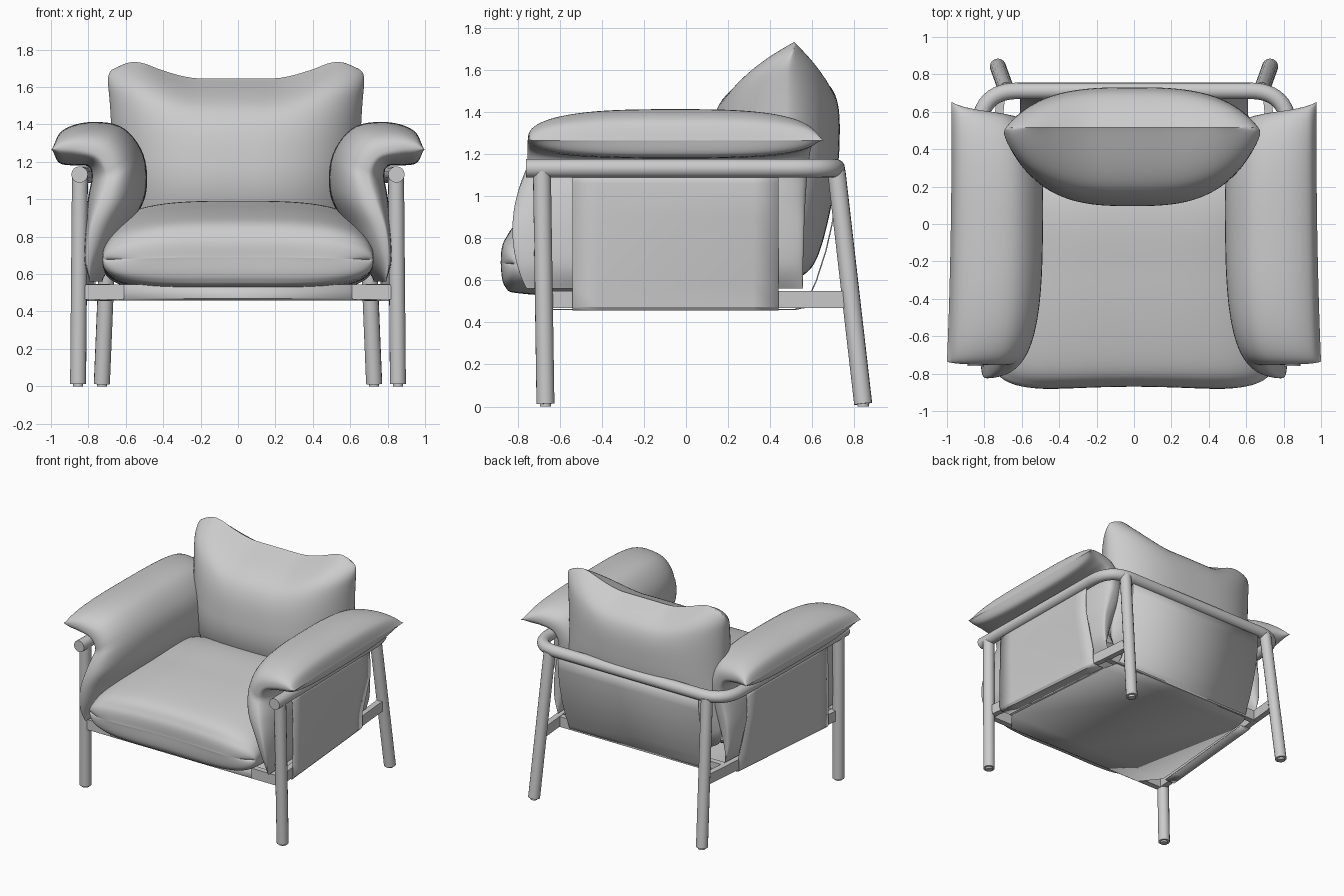
import bpy, bmesh, math
from mathutils import Vector

if "Cube" in bpy.data.objects:
    bpy.data.objects.remove(bpy.data.objects["Cube"])


def finish(obj, angle=40):
    bpy.ops.object.select_all(action='DESELECT')
    obj.select_set(True)
    bpy.context.view_layer.objects.active = obj
    if obj.type == 'CURVE':
        bpy.ops.object.convert(target='MESH')
    bpy.ops.object.shade_smooth_by_angle(angle=math.radians(angle))
    return bpy.context.object


def from_bmesh(name, bm, angle=40):
    bmesh.ops.recalc_face_normals(bm, faces=bm.faces)
    me = bpy.data.meshes.new(name)
    bm.to_mesh(me)
    bm.free()
    obj = bpy.data.objects.new(name, me)
    bpy.context.collection.objects.link(obj)
    return finish(obj, angle)


def tube(name, pts, r):
    cu = bpy.data.curves.new(name, 'CURVE')
    cu.dimensions = '3D'
    cu.bevel_depth, cu.bevel_resolution, cu.use_fill_caps = r, 6, True
    sp = cu.splines.new('POLY')
    sp.points.add(len(pts) - 1)
    for p, co in zip(sp.points, pts):
        p.co = (*co, 1)
    obj = bpy.data.objects.new(name, cu)
    bpy.context.collection.objects.link(obj)
    return finish(obj)


def beam(name, a, b, width, height):
    """Rectangular bar between two points."""
    a, b = Vector(a), Vector(b)
    side = (b - a).cross(Vector((0, 0, 1))).normalized() * width / 2
    up = Vector((0, 0, height / 2))
    bm = bmesh.new()
    rings = [[bm.verts.new(p + side * i + up * j)
              for i, j in ((-1, -1), (1, -1), (1, 1), (-1, 1))] for p in (a, b)]
    for k in range(4):
        n = (k + 1) % 4
        bm.faces.new((rings[0][k], rings[0][n], rings[1][n], rings[1][k]))
    for r in rings:
        bm.faces.new(r)
    return from_bmesh(name, bm)


def sheet(name, rows, thick):
    """Fabric panel from rows of points."""
    bm = bmesh.new()
    vs = [[bm.verts.new(p) for p in row] for row in rows]
    for r0, r1 in zip(vs, vs[1:]):
        for k in range(len(r0) - 1):
            bm.faces.new((r0[k], r0[k + 1], r1[k + 1], r1[k]))
    obj = from_bmesh(name, bm, 30)
    m = obj.modifiers.new('thickness', 'SOLIDIFY')
    m.thickness, m.offset = thick, 0
    return obj


def spline(pts, t):
    """Catmull-Rom point at t in 0..1."""
    n = len(pts) - 1
    i = min(int(t * n), n - 1)
    f = t * n - i
    p = [Vector(pts[max(0, min(n, i + k))]) for k in (-1, 0, 1, 2)]
    return 0.5 * (2 * p[1] + (p[2] - p[0]) * f
                  + (2 * p[0] - 5 * p[1] + 4 * p[2] - p[3]) * f * f
                  + (3 * p[1] - p[0] - 3 * p[2] + p[3]) * f ** 3)


def ramp(x, lo, hi):
    t = max(0, min(1, (x - lo) / (hi - lo)))
    return t * t * (3 - 2 * t)


def cushion(name, seam, faces, place, power=0.45, expo=2.0, n=56):
    """Two puffed sides that meet in a seam; place(a, b, u, v) gives the 3D point."""
    bm = bmesh.new()
    for prof in faces:
        grid = []
        for i in range(n + 1):
            u = (1 - math.cos(math.pi * i / n)) / 2 * 0.5 + i / n * 0.5
            row = []
            for j in range(n + 1):
                v = -math.cos(math.pi * j / n)
                w = max(0, 1 - abs(v) ** expo) ** power
                a, b = spline(seam, u).lerp(spline(prof, u), w)
                row.append(bm.verts.new(place(a, b, u, v)))
            grid.append(row)
        for i in range(n):
            for j in range(n):
                bm.faces.new((grid[i][j], grid[i + 1][j], grid[i + 1][j + 1], grid[i][j + 1]))
    bmesh.ops.remove_doubles(bm, verts=bm.verts, dist=0.0004)
    return from_bmesh(name, bm, 60)


# frame lines that taper towards the back
def rail_x(y): return 0.847 - 0.015 * (y + 0.76)
def beam_x(y): return 0.835 - 0.09 * (y + 0.68)


# legs, feet, side beams and side slings
for s, tag in ((-1, 'left'), (1, 'right')):
    for part, foot, top in (('front', (0.855, -0.668), (0.845, -0.685, 1.13)),
                            ('rear', (0.728, 0.842), (0.682, 0.715, 1.12))):
        d = Vector((s * foot[0], foot[1], 0))
        tube(f'{part}_leg_{tag}', [(d.x, d.y, 0.013), (s * top[0], top[1], top[2])], 0.043)
        tube(f'{part}_foot_{tag}', [d, d + Vector((0, 0, 0.03))], 0.027)
    beam(f'side_beam_{tag}', (s * beam_x(-0.68), -0.68, 0.508),
         (s * beam_x(0.78), 0.78, 0.508), 0.045, 0.08)
    rows = []
    for k in range(9):
        y = -0.54 + 0.98 * k / 8
        xr, xb = rail_x(y), beam_x(y)
        rows.append([(s * x, y, z) for x, z in (
            (xr, 1.11), (xr + 0.005, 1.06), (xr + 0.01, 0.9), (xb + 0.033, 0.58),
            (xb + 0.032, 0.475), (xb + 0.022, 0.46), (xb - 0.06, 0.46))])
    sheet(f'side_sling_{tag}', rows, 0.008)

# arm and back rail in one bent tube
half = [Vector((rail_x(-0.76), -0.76, 1.132))]
p0, p1, p2 = Vector((0.828, 0.5, 1.132)), Vector((0.826, 0.712, 1.132)), Vector((0.62, 0.712, 1.132))
for k in range(13):
    t = k / 12
    half.append(p0 * (1 - t) ** 2 + p1 * 2 * t * (1 - t) + p2 * t * t)
tube('arm_and_back_rail', half + [Vector((-p.x, p.y, p.z)) for p in reversed(half)], 0.044)

# cross beams
beam('front_beam', (-0.83, -0.68, 0.505), (0.83, -0.68, 0.505), 0.045, 0.08)
beam('rear_beam', (-0.72, 0.54, 0.505), (0.72, 0.54, 0.505), 0.045, 0.08)

# sling that runs down the back and under the seat: half width, y, z
prof = [(0.61, 0.715, 1.11), (0.61, 0.712, 1.0), (0.61, 0.695, 0.87), (0.61, 0.665, 0.74),
        (0.61, 0.62, 0.6), (0.61, 0.58, 0.51), (0.62, 0.555, 0.47), (0.64, 0.52, 0.461),
        (0.66, 0.44, 0.461), (0.74, -0.54, 0.461), (0.62, -0.69, 0.461),
        (0.61, -0.706, 0.47), (0.61, -0.706, 0.545)]
sheet('back_and_seat_sling', [[(x * h, y, z) for x in (-1, 0, 1)] for h, y, z in prof], 0.006)


# seat cushion with rounded plan corners
def place_seat(y, z, u, v):
    c = abs(v) ** 8
    return (0.725 * v * (1 - 0.05 * (2 * u - 1) ** 8),
            y + 0.07 * c * (1 - 2 * u) - 0.01 * (1 - math.cos(3 * v)) * (1 - u), z - 0.012 * v * v)


cushion('seat_cushion',
        [(-0.87, 0.69), (-0.8, 0.69), (-0.6, 0.69), (-0.2, 0.69), (0.2, 0.69), (0.5, 0.69)],
        [[(-0.87, 0.69), (-0.855, 0.80), (-0.74, 0.895), (-0.3, 0.965), (0.2, 0.97), (0.5, 0.69)],
         [(-0.87, 0.69), (-0.855, 0.57), (-0.76, 0.535), (-0.3, 0.515), (0.2, 0.515), (0.5, 0.69)]],
        place_seat, 0.34, 3.6)


# back cushion with rounded ears at the top corners
def place_back(y, z, u, v):
    c = 2 * u - 1
    k = 0.6
    p, r = max(0, (abs(v) - k) / (1 - k)), max(0, (abs(c) - k) / (1 - k))
    cut_x = p * (1 - math.sqrt(1 - r * r / 2)) * (1 - k)
    cut_z = r * (1 - math.sqrt(1 - p * p / 2)) * (1 - k) * 0.5
    lift = 0.115 * ramp(z, 1.2, 1.66) * ramp(abs(v), 0.25, 0.95)
    width = 0.66 + 0.06 * max(0, c) ** 2
    return (width * math.copysign(abs(v) - cut_x, v) - 0.01, y,
            z + lift - math.copysign(cut_z, c))


cushion('back_cushion',
        [(0.48, 0.58), (0.52, 0.8), (0.52, 1.0), (0.49, 1.25), (0.485, 1.5), (0.515, 1.645)],
        [[(0.48, 0.58), (0.3, 0.7), (0.13, 0.95), (0.1, 1.2), (0.19, 1.48), (0.515, 1.645)],
         [(0.48, 0.58), (0.61, 0.68), (0.69, 0.95), (0.73, 1.25), (0.70, 1.50), (0.515, 1.645)]],
        place_back, 0.62, 2.9)

# arm cushions folded over the rail
seam = [(0.79, 0.56), (0.80, 0.68), (0.78, 0.84), (0.72, 1.0), (0.68, 1.13),
        (0.73, 1.23), (0.84, 1.27), (0.93, 1.275), (0.98, 1.265)]
inner = [(0.79, 0.56), (0.70, 0.66), (0.60, 0.85), (0.505, 1.03), (0.51, 1.24),
         (0.62, 1.385), (0.80, 1.412), (0.94, 1.365), (0.98, 1.265)]
outer = [(0.79, 0.56), (0.83, 0.66), (0.825, 0.84), (0.81, 1.0), (0.785, 1.12),
         (0.80, 1.175), (0.88, 1.18), (0.955, 1.195), (0.98, 1.265)]
for s, tag in ((-1, 'left'), (1, 'right')):
    def place_arm(x, z, u, v):
        y = -0.05 + v * 0.705
        if v < 0:
            y += v * 0.07 * max(0, math.sin(2 * math.pi * u))   # lower front bulge
            y -= v * 0.02 * u ** 6 * v * v
        else:
            y -= 0.1 * v * v * (1 - u ** 2)                     # slanted back end
        x += u * u * (0.008 * v * v - 0.012 * v)                # flared outer corners
        x -= max(0, 1 - 1.8 * u) * 0.07 * (y + 0.7) / 1.3       # follows the tapered frame
        return (s * x, y, z)
    cushion(f'arm_cushion_{tag}', seam, [inner, outer], place_arm, 0.4, 2.9)
